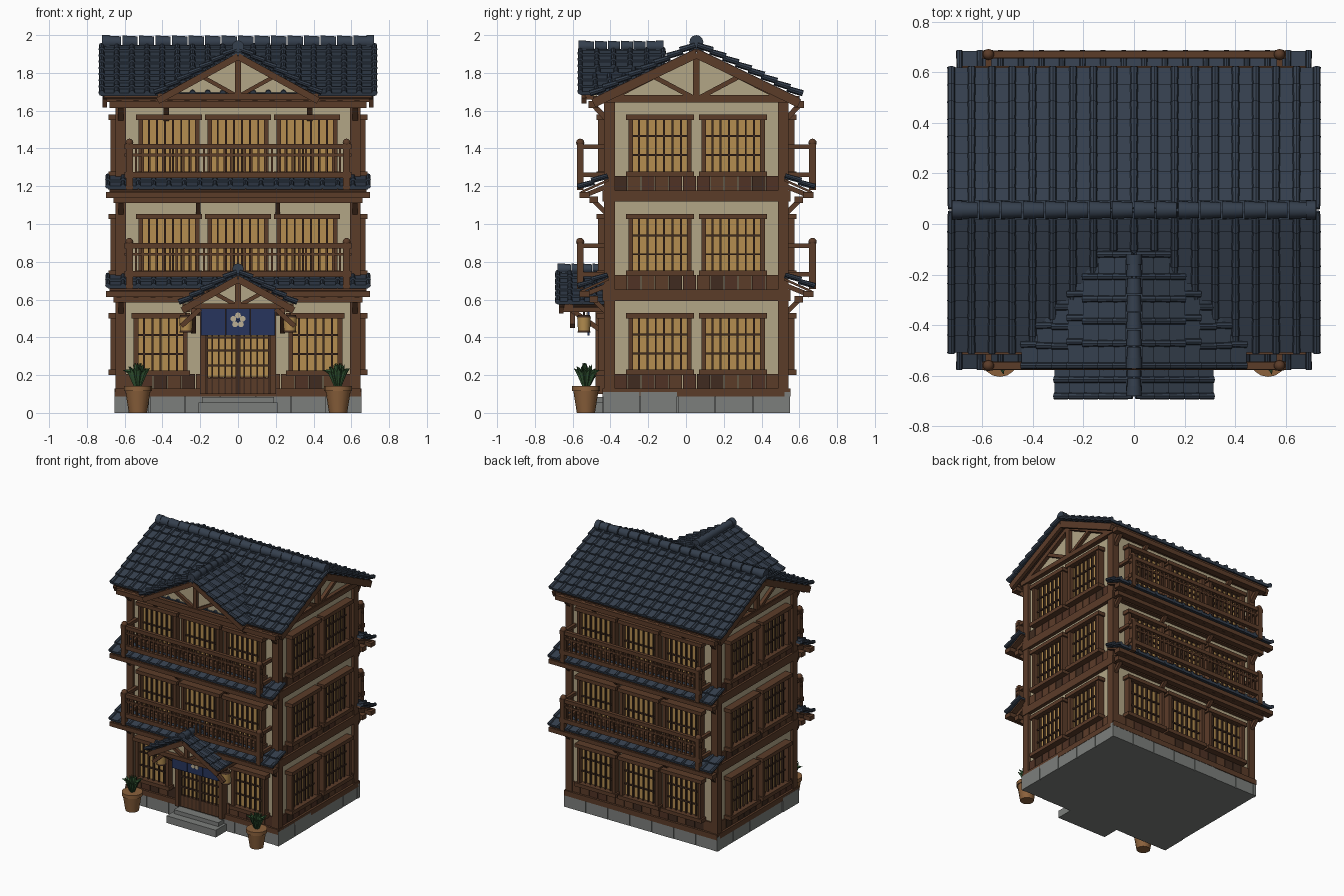
import bpy, bmesh, math, random
from mathutils import Vector as V, Matrix

if "Cube" in bpy.data.objects:
    bpy.data.objects.remove(bpy.data.objects["Cube"])

random.seed(4)
YC = 0.055                      # middle of the building, front to back
COL = dict(tile=(.035, .05, .075), wood=(.105, .045, .022), dark=(.05, .024, .014), plaster=(.45, .38, .24),
           glow=(.46, .27, .08), stone=(.2, .21, .2), cloth=(.02, .035, .11), clay=(.26, .12, .045),
           leaf=(.03, .085, .03), crest=(.5, .43, .3), plank=(.08, .032, .018))
parts = {}


def part(name, mat):
    return parts.setdefault(name, (bmesh.new(), mat))[0]


def box(name, mat, x0, x1, y0, y1, z0, z1):
    m = Matrix.Translation(((x0 + x1) / 2, (y0 + y1) / 2, (z0 + z1) / 2)) @ Matrix.Diagonal((abs(x1 - x0), abs(y1 - y0), abs(z1 - z0), 1))
    bmesh.ops.create_cube(part(name, mat), size=1, matrix=m)


def beam(name, mat, p, q, w, h):
    p, q = V(p), V(q)
    d = (q - p).normalized()
    s = d.cross(V((0, 0, 1)) if abs(d.z) < .99 else V((0, 1, 0))).normalized()
    rot = Matrix((s, s.cross(d), -d)).transposed().to_4x4()
    m = Matrix.Translation((p + q) / 2) @ rot @ Matrix.Diagonal((w, h, (q - p).length, 1))
    bmesh.ops.create_cube(part(name, mat), size=1, matrix=m)


def rod(name, mat, p, q, r1, r2=None, n=10):
    p, q = V(p), V(q)
    m = Matrix.Translation((p + q) / 2) @ (q - p).to_track_quat('Z', 'Y').to_matrix().to_4x4()
    bmesh.ops.create_cone(part(name, mat), cap_ends=True, segments=n, radius1=r1,
                          radius2=r1 if r2 is None else r2, depth=(q - p).length, matrix=m)


def ball(name, mat, c, r):
    bmesh.ops.create_uvsphere(part(name, mat), u_segments=10, v_segments=6, radius=r, matrix=Matrix.Translation(c))


# Wall faces: u runs along the wall, d is the distance outward from the middle
FRONT, BACK, LEFT, RIGHT = (0, -1), (0, 1), (1, -1), (1, 1)


def at(f, u, d, z):
    return V((u, YC + f[1] * d, z)) if f[0] == 0 else V((f[1] * d, u, z))


def fbox(name, mat, f, u0, u1, d0, d1, z0, z1):
    a, b = at(f, u0, d0, z0), at(f, u1, d1, z1)
    box(name, mat, a.x, b.x, a.y, b.y, a.z, b.z)


def window(f, u, w, z0, z1, d, bars=6, rails=2):
    a, b = u - w / 2, u + w / 2
    fbox("window_paper", "glow", f, a, b, d - .02, d + .015, z0, z1)
    for s in (a, b):
        fbox("window_frame", "wood", f, s - .012, s + .012, d - .01, d + .05, z0, z1)
    for z in (z0, z1):
        fbox("window_frame", "wood", f, a - .025, b + .025, d - .01, d + .06, z - .014, z + .014)
    for i in range(1, bars + 1):
        x = a + w * i / (bars + 1)
        fbox("window_lattice", "dark", f, x - .005, x + .005, d, d + .03, z0, z1)
    for i in range(1, rails + 1):
        z = z0 + (z1 - z0) * i / (rails + 1)
        fbox("window_lattice", "dark", f, a, b, d, d + .025, z - .005, z + .005)


def slope(name, o, v, u, span, rows, w, rib=.016):
    """Overlapping tiles with round cover ribs, from ridge point o down vector v."""
    o, v, u = V(o), V(v), V(u)
    n = u.cross(v).normalized()
    n = n if n.z > 0 else -n
    for r in range(rows):
        a0, a1 = span((o + v * ((r + .5) / rows)).z)
        cols = max(1, round((a1 - a0) / w))
        cw = (a1 - a0) / cols
        t, b = o + v * (r / rows), o + v * ((r + 1.12) / rows)
        for c in range(cols + 1):
            e = u * (a0 + c * cw)
            if c < cols:
                m = e + u * cw / 2
                beam(name, "tile", t + m + n * .004, b + m + n * .018, cw * .97, .018)
            rod(name + "_ribs", "tile", t + e + n * .013, b + e + n * .026, rib * .85, rib, 8)


def ridge(name, p, q, r, count):
    p, q = V(p), V(q)
    for i in range(count):
        a, b = p.lerp(q, i / count), p.lerp(q, (i + .93) / count)
        rod(name, "tile", a, b, r * .95, r * .82, 12)
    for e, s in ((p, -1), (q, 1)):
        d = (q - p).normalized() * .02
        rod(name, "tile", e - d, e + d, r, r, 12)
    beam(name + "_base", "tile", p - V((0, 0, r)), q - V((0, 0, r)), r * 2.1, r)


def gable(name, apex, u, n, half, rise, t=.035):
    """Plaster triangle with tie beam, king post, rafters and braces."""
    apex, u, n = V(apex), V(u), V(n)
    base = apex - V((0, 0, rise))
    bm = part(name + "_plaster", "plaster")
    fr = [bm.verts.new(p) for p in (base - u * half, base + u * half, apex)]
    ex = bmesh.ops.extrude_face_region(bm, geom=[bm.faces.new(fr)])
    bmesh.ops.translate(bm, vec=-n * .03, verts=[g for g in ex["geom"] if isinstance(g, bmesh.types.BMVert)])
    f, nm = n * .012, name + "_timber"
    beam(nm, "wood", base - u * (half + .03) + f, base + u * (half + .03) + f, .045, t)
    beam(nm, "wood", base + f, apex + f, t, t)
    for s in (-1, 1):
        beam(nm, "wood", apex + f, base + u * s * half + f, t, t)
        beam(nm, "wood", base + f, base + u * s * half * .48 + V((0, 0, rise * .5)) + f, t * .8, t * .7)


# Stone base with separate face blocks, and entrance steps
box("stone_base", "stone", -.64, .64, YC - .485, YC + .485, 0, .11)
for f, h, d in ((FRONT, .655, .497), (BACK, .655, .497), (LEFT, .497, .655), (RIGHT, .497, .655)):
    c, n = (0 if f[0] == 0 else YC), (7 if f[0] == 0 else 5)
    for i in range(n):
        a = c - h + 2 * h * i / n
        fbox("stone_blocks", "stone", f, a + .002, a + 2 * h / n - .002, d - .03, d - random.uniform(0, .006), 0, .11)
box("entrance_step", "stone", -.21, .21, -.57, -.43, 0, .055)
box("entrance_step", "stone", -.19, .19, -.51, -.43, .05, .085)

# Walls and corner posts
box("walls", "plaster", -.625, .625, YC - .47, YC + .47, .11, 1.67)
for x in (-.62, .62):
    for y in (YC - .46, YC + .46):
        box("corner_posts", "wood", x - .028, x + .028, y - .028, y + .028, .09, 1.67)

# Storeys: beams, plank dado and windows on every side
for k, b in enumerate((.11, .635, 1.16)):
    for f, h, d, c in ((FRONT, .6, .47, 0), (BACK, .6, .47, 0), (LEFT, .44, .625, YC), (RIGHT, .44, .625, YC)):
        for z in (b, b + .505):
            fbox("wall_beams", "wood", f, c - h - .05, c + h + .05, d - .02, d + .028, z - .022, z + .018)
        n = 16 if f[0] == 0 else 12
        for i in range(n):
            a = c - h + 2 * h * i / n
            fbox(*random.choice((("dado_planks", "plank"), ("dado_planks_light", "wood"), ("dado_planks_dark", "dark"))),
                 f, a + .002, a + 2 * h / n - .002, d - .01, d + .012, b, b + .095)
        if f[0]:
            for u in (-.138, .25):
                window(f, u, .31, b + .105, b + .405, d, 6, 2)
        elif k == 0 and f == FRONT:
            for u in (-.41, .41):
                window(f, u, .26, b + .1, b + .405, d, 5, 2)
        else:
            for u in (-.365, 0, .365):
                window(f, u, .3, b + .105, b + .405, d, 6, 1 if k else 2)

# Sliding entrance door
for x in (-.185, .185):
    box("door_frame", "wood", x - .016, x + .016, -.48, -.41, .1, .6)
box("door_frame", "wood", -.21, .21, -.48, -.41, .575, .605)
box("door_paper", "glow", -.18, .18, -.45, -.41, .19, .58)
box("door_panel", "wood", -.18, .18, -.462, -.41, .1, .185)
for i in range(11):
    x, w = -.17 + .034 * i, (.012 if i in (0, 5, 10) else .004)
    box("door_lattice", "dark", x - w, x + w, -.464, -.44, .1, .58)
for z in (.25, .33, .4, .5):
    box("door_lattice", "dark", -.18, .18, -.46, -.44, z - .005, z + .005)

# Pent roofs and balconies on front and back
for f in (FRONT, BACK):
    for b in (.635, 1.16):
        o = at(f, 0, .465, b + .085)
        v = at(f, 0, .61, b + .02) - o
        slope("pent_tiles", o, v, (1, 0, 0), lambda z: (-.69, .69), 2, .0812, .013)
        beam("pent_deck", "wood", o - V((0, 0, .012)), o + v - V((0, 0, .012)), 1.36, .012)
        fbox("pent_fascia", "wood", f, -.7, .7, .565, .62, b - .022, b + .01)
        fbox("pent_purlin", "wood", f, -.66, .66, .52, .565, b - .05, b - .015)
        for i in range(15):
            x = -.63 + .09 * i
            beam("pent_rafters", "wood", at(f, x, .46, b + .045), at(f, x, .6, b - .012), .025, .025)
        for x in (-.62, -.21, .21, .62):
            beam("pent_braces", "wood", at(f, x, .47, b - .11), at(f, x, .55, b - .03), .025, .025)
        for x in (-.575, .575):
            fbox("balcony_posts", "wood", f, x - .018, x + .018, .597, .633, b + .02, b + .265)
            ball("balcony_posts", "wood", at(f, x, .615, b + .27), .022)
            for z in (b + .1, b + .25):
                fbox("balcony_rails", "wood", f, x - .012, x + .012, .47, .615, z - .012, z + .012)
        for z, t in ((b + .25, .014), (b + .205, .007), (b + .1, .016)):
            fbox("balcony_rails", "wood", f, -.6, .6, .615 - t, .615 + t, z - t, z + t)
        for i in range(31):
            x = -.54 + .036 * i
            fbox("balcony_balusters", "wood", f, x - .006, x + .006, .609, .621, b + .1, b + .25)

# Main roof: tiles, deck, rafters, eave timbers
for f in (FRONT, BACK):
    o = V((0, YC, 1.935))
    v = V((0, f[1] * .545, -.262))
    slope("main_roof_tiles", o, v, (1, 0, 0), lambda z: (-.722, .722), 8, .0812)
    dz = V((0, 0, .014))
    beam("main_roof_deck", "dark", o - dz, o + v - dz, 1.43, .018)
    for x in (-.705, .705):
        s = V((x, 0, -.035))
        beam("barge_boards", "wood", o + s, o + v + s, .025, .045)
    fbox("eave_fascia", "wood", f, -.71, .71, .515, .545, 1.645, 1.678)
    fbox("eave_purlin", "wood", f, -.68, .68, .52, .57, 1.615, 1.65)
    for i in range(15):
        x = -.63 + .09 * i
        beam("eave_rafters", "wood", at(f, x, .44, 1.69), at(f, x, .56, 1.632), .026, .028)
    for x in (-.62, -.38, .38, .62):
        beam("eave_braces", "wood", at(f, x, .47, 1.55), at(f, x, .545, 1.63), .028, .028)
ridge("main_ridge", (-.7, YC, 1.963), (.7, YC, 1.963), .037, 16)
for s in (-1, 1):
    gable("side_gable", (s * .625, YC, 1.9), (0, 1, 0), (s, 0, 0), .47, .24)


# Front dormer roof and entrance porch roof
def small_roof(name, z, half, drop, y0, span, rows, w, yg):
    o = V((0, 0, z))
    for s in (-1, 1):
        v = V((s * half, 0, -drop))
        slope(name + "_tiles", o, v, (0, 1, 0), span, rows, w, .014)
        a = V((0, y0 + .02, -.028))
        beam(name + "_barge", "wood", o + a, o + v + a, .025, .035)
    gable(name + "_gable", (0, yg, z - .03), (1, 0, 0), (0, -1, 0), half - .03, drop - .025, .03)


small_roof("dormer", 1.915, .425, .235, -.56,
           lambda z: (-.56, min(-.12, YC - (1.935 - z) / .48 + .05)), 7, .085, -.5)
ridge("dormer_ridge", (0, -.55, 1.94), (0, -.14, 1.94), .032, 6)
small_roof("porch", .735, .295, .165, -.68, lambda z: (-.68, -.42), 5, .065, -.61)
ridge("porch_ridge", (0, -.66, .762), (0, -.44, .762), .03, 4)
for s in (-1, 1):
    q = V((s * .29, -.43, .553))
    beam("porch_deck", "dark", (0, -.55, .722), (s * .29, -.55, .56), .24, .014)
    box("porch_beams", "wood", s * .27 - .018, s * .27 + .018, -.65, -.42, .535, .57)
    beam("porch_braces", "wood", (s * .235, -.44, .43), (s * .235, -.6, .54), .026, .026)
    beam("porch_braces", "wood", (s * .2, -.6, .55), (s * .3, -.6, .46), .026, .026)
    # Hanging lanterns
    c = (s * .275, -.54)
    rod("lantern_body", "glow", (*c, .435), (*c, .505), .032, .036, 12)
    for z in (.425, .505):
        rod("lantern_caps", "dark", (*c, z), (*c, z + .014), .036, .03, 12)
    rod("lantern_caps", "dark", (*c, .5), (*c, .545), .004, n=6)
    # Potted plants
    c = V((s * .53, -.53, 0))
    rod("plant_pot", "clay", c, c + V((0, 0, .125)), .048, .068, 16)
    rod("plant_pot", "clay", c + V((0, 0, .115)), c + V((0, 0, .142)), .074, .074, 16)
    for i in range(26):
        a, r = i * 2.4, .015 + .055 * (i % 5) / 4
        d = V((math.cos(a) * r, math.sin(a) * r, 0))
        mid = c + d * .6 + V((0, 0, .2 + .02 * random.random()))
        rod("plant_leaves", "leaf", c + d * .2 + V((0, 0, .135)), mid, .005, .014, 4)
        rod("plant_leaves", "leaf", mid, c + d * 1.15 + V((0, 0, .275 - r * .7)), .014, .001, 4)

# Split door curtain with a plain flower pattern
for i in (-1, 0, 1):
    box("door_curtain", "cloth", i * .131 - .064, i * .131 + .064, -.522, -.512, .41, .565)
rod("curtain_rod", "wood", (-.22, -.517, .567), (.22, -.517, .567), .009)
for i in range(5):
    a = math.pi / 2 + i * math.tau / 5
    x, z = .026 * math.cos(a), .49 + .026 * math.sin(a)
    rod("curtain_flower", "crest", (x, -.52, z), (x, -.527, z), .0155, n=12)
rod("curtain_flower_centre", "cloth", (0, -.52, .49), (0, -.53, .49), .008, n=10)

# Turn every collected part into an object
mats = {}
for k, c in COL.items():
    mats[k] = bpy.data.materials.new(k)
    mats[k].diffuse_color = (*c, 1)
for name, (bm, mat) in parts.items():
    bmesh.ops.recalc_face_normals(bm, faces=bm.faces)
    me = bpy.data.meshes.new(name)
    bm.to_mesh(me)
    bm.free()
    me.materials.append(mats[mat])
    ob = bpy.data.objects.new(name, me)
    bpy.context.collection.objects.link(ob)
    ob.select_set(True)
    bpy.context.view_layer.objects.active = ob
bpy.ops.object.shade_smooth_by_angle(angle=math.radians(40))

for m in bpy.data.materials:
    if m.users and not m.is_grease_pencil:
        m.use_nodes = True
        m.node_tree.nodes["Principled BSDF"].inputs["Base Color"].default_value = m.diffuse_color
